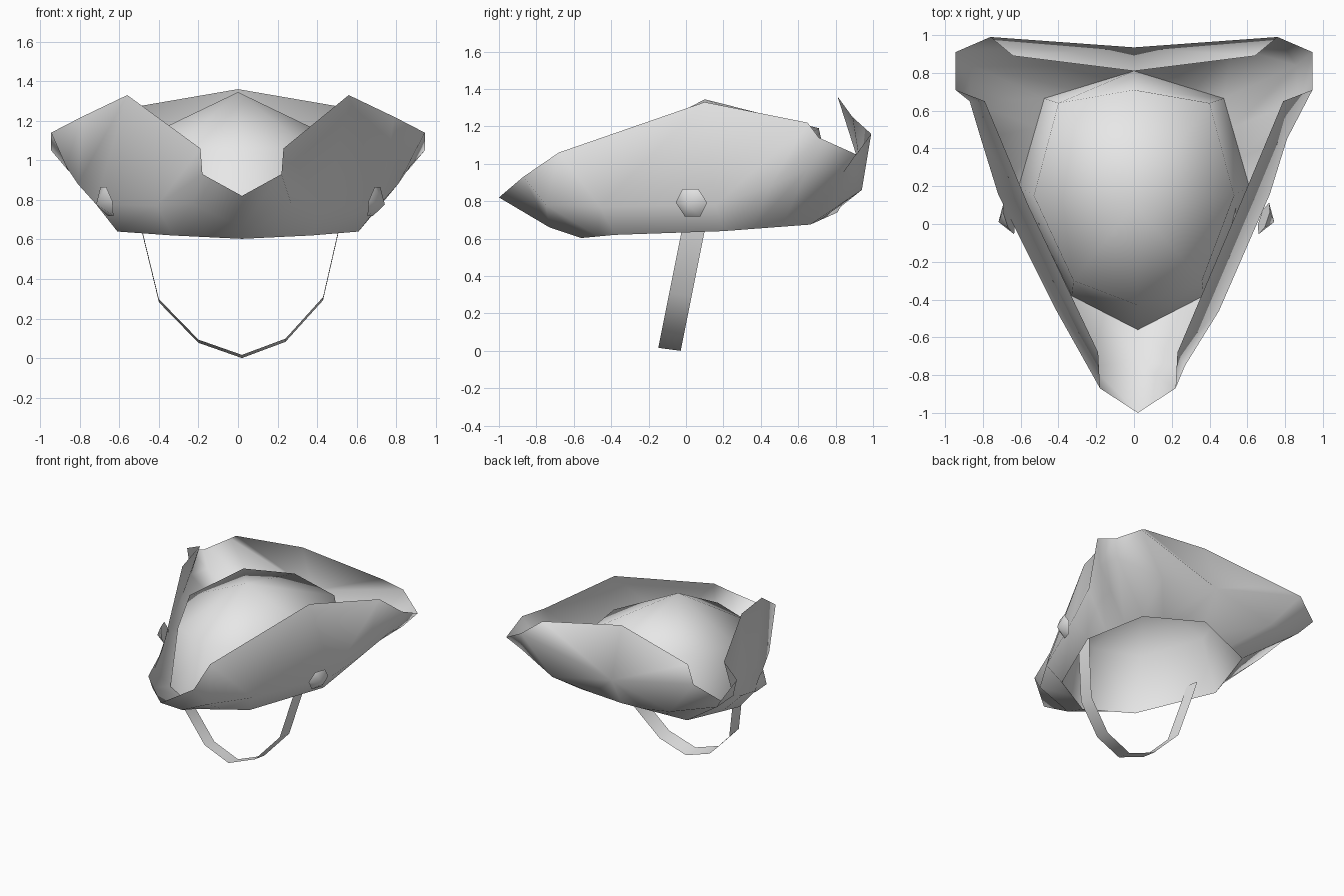
import bpy, bmesh, math
from mathutils import Vector

cube = bpy.data.objects.get("Cube")
if cube:
    bpy.data.objects.remove(cube, do_unlink=True)

felt = bpy.data.materials.new("grey_felt")
felt.use_nodes = True
GREY = (0.8, 0.8, 0.8, 1)
felt.diffuse_color = GREY
felt.node_tree.nodes["Principled BSDF"].inputs["Base Color"].default_value = GREY


def finish(name, bm, smooth=60):
    mesh = bpy.data.meshes.new(name)
    bm.to_mesh(mesh)
    bm.free()
    ob = bpy.data.objects.new(name, mesh)
    bpy.context.collection.objects.link(ob)
    mesh.materials.append(felt)
    bpy.ops.object.select_all(action='DESELECT')
    bpy.context.view_layer.objects.active = ob
    ob.select_set(True)
    bpy.ops.object.shade_smooth_by_angle(angle=math.radians(smooth))
    return ob


def full_ring(half):
    # Mirror a half outline (front centre to back centre); the front leans slightly to +x
    ring = half + [(-x, y, z) for x, y, z in half[-2:0:-1]]
    return [(x + (.02 if y < 0 else 0), y, z) for x, y, z in ring]


def loft(bm, rings):
    loops = [[bm.verts.new(p) for p in ring] for ring in rings]
    for a, b in zip(loops, loops[1:]):
        n = len(a)
        for i in range(n):
            j = (i + 1) % n
            bm.faces.new((a[i], a[j], b[j], b[i]))
    return loops


# Eight-sided head opening, shared by the brim and the crown
foot = [(0, -.56, .603), (.35, -.38, .62), (.61, .2, .64), (.475, .665, .675), (0, .81, .74)]


def between(i, t):
    return tuple(Vector(foot[i]).lerp(Vector(foot[i + 1]), t))


# Brim: base at the head opening, bulge, then the turned-up edge
base = [foot[0], between(0, .5), foot[1], foot[2], between(2, .33), between(2, .67),
        foot[3], between(3, .33), between(3, .67), foot[4]]
bulge = [(0, -.73, .66), (.25, -.75, .78), (.43, -.46, .77), (.72, .16, .78), (.81, .45, .88),
         (.87, .65, .97), (.86, .84, .95), (.52, .94, .86), (0, .935, .97), (0, .935, .97)]
edge = [(0, -1, .82), (.2, -.87, .93), (.21, -.68, 1.06), (.56, .1, 1.33), (.79, .65, 1.22),
        (.945, .71, 1.14), (.945, .91, 1.05), (.76, .99, 1.16), (.64, .89, 1.25), (0, .81, 1.36)]
bm = bmesh.new()
loops = loft(bm, [full_ring(r) for r in (base, bulge, edge)])
# Fold of the back flap, running from its centre to each corner
for low, high in ((8, 7), (10, 11)):
    bmesh.ops.connect_verts(bm, verts=[loops[1][low], loops[2][high]])
bmesh.ops.remove_doubles(bm, verts=bm.verts, dist=.001)
finish("brim", bm, 80)

# Crown: dome rising from the head opening to a low peak
shoulder = [(0, -.43, 1.06), (.34, -.3, 1.06), (.53, .15, 1.09), (.4, .64, 1.15), (0, .71, 1.19)]
bm = bmesh.new()
top = loft(bm, [full_ring(foot), full_ring(shoulder)])[-1]
peak = bm.verts.new((0, .1, 1.345))
for i, v in enumerate(top):
    bm.faces.new((v, top[(i + 1) % len(top)], peak))
finish("crown", bm, 80)

# Chin strap: thin ribbon that leans forward as it hangs
path = [(-.505, .74), (-.48, .62), (-.4, .29), (-.2, .085), (.02, .008),
        (.24, .09), (.43, .3), (.51, .65), (.54, .82)]
bm = bmesh.new()
rows = []
for x, z in path:
    y = -.09 + .2 * z
    rows.append([bm.verts.new((x, y + s * .06, z - s * .008)) for s in (-1, 1)])
for a, b in zip(rows, rows[1:]):
    bm.faces.new((a[0], b[0], b[1], a[1]))
finish("chin_strap", bm)

# Side buttons: low six-sided cones lying on the brim
for side, name, x in ((1, "left_button", .715), (-1, "right_button", -.69)):
    bm = bmesh.new()
    bmesh.ops.create_cone(bm, cap_ends=True, segments=6, radius1=.088, radius2=0, depth=.06)
    bmesh.ops.remove_doubles(bm, verts=bm.verts, dist=.001)
    normal = Vector((side * .9, -.3, -.25))
    turn = normal.to_track_quat('Z', 'X').to_matrix()
    bmesh.ops.rotate(bm, verts=bm.verts, matrix=turn)
    bmesh.ops.translate(bm, verts=bm.verts, vec=(x, .02, .785))
    finish(name, bm)
